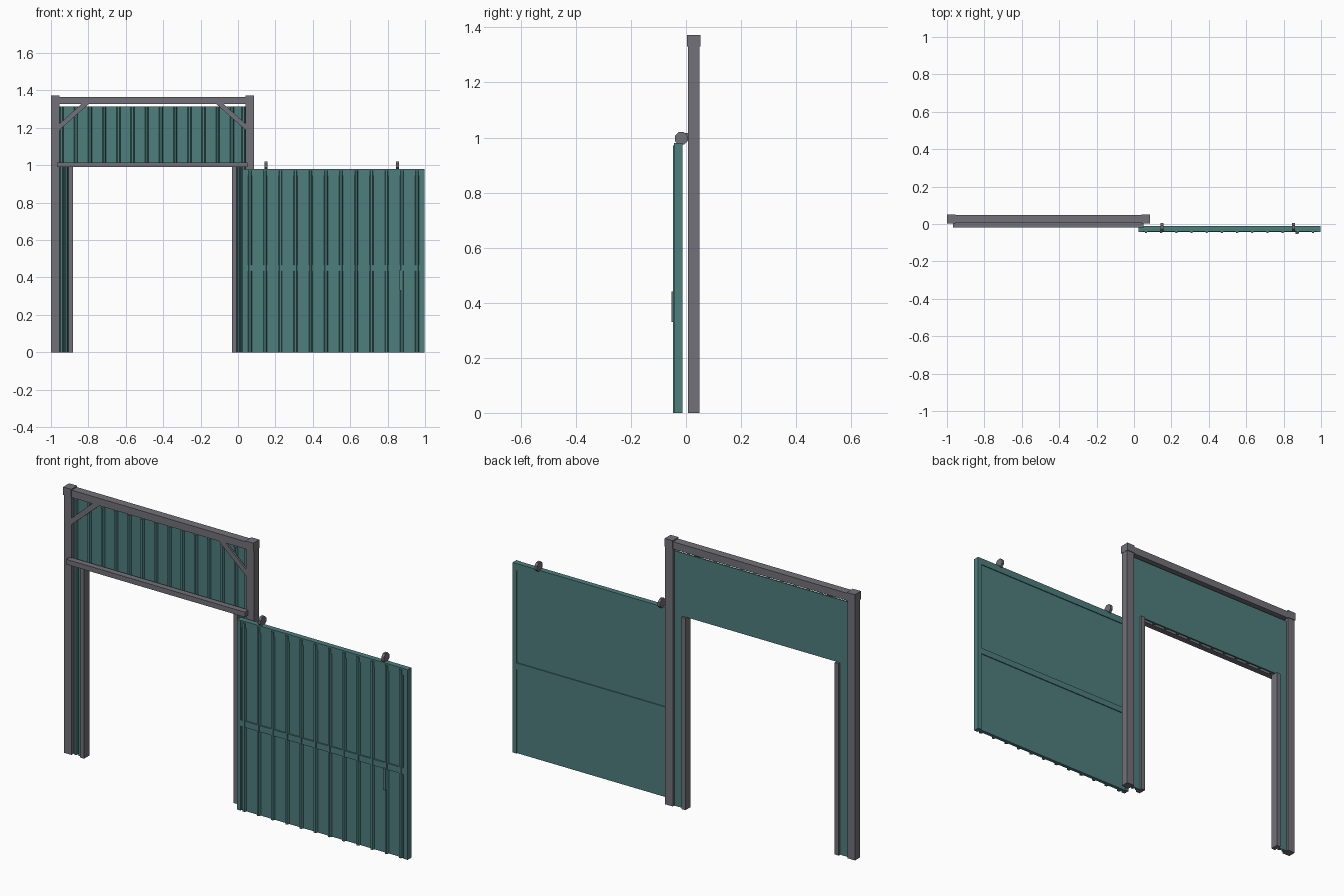
import bpy, bmesh, math

old = bpy.data.objects.get("Cube")
if old:
    bpy.data.objects.remove(old, do_unlink=True)


def material(name, rgb):
    m = bpy.data.materials.new(name)
    m.use_nodes = True
    m.diffuse_color = (*rgb, 1)
    m.node_tree.nodes["Principled BSDF"].inputs["Base Color"].default_value = (*rgb, 1)
    return m


STEEL = material("grey steel", (0.165, 0.165, 0.19))
TEAL = material("teal sheet", (0.075, 0.21, 0.205))


def prism(name, outline, place, depth, mat):
    """Extrude a 2D outline along depth; place maps (u, v, d) to x, y, z."""
    bm = bmesh.new()
    rings = [[bm.verts.new(place(u, v, d)) for u, v in outline] for d in depth]
    n = len(outline)
    for ring in rings:
        bm.faces.new(ring)
    for i in range(n):
        j = (i + 1) % n
        bm.faces.new((rings[0][i], rings[0][j], rings[1][j], rings[1][i]))
    bmesh.ops.recalc_face_normals(bm, faces=bm.faces)
    mesh = bpy.data.meshes.new(name)
    bm.to_mesh(mesh)
    bm.free()
    ob = bpy.data.objects.new(name, mesh)
    mesh.materials.append(mat)
    bpy.context.collection.objects.link(ob)
    return ob


def box(name, x, y, z, mat):
    outline = [(x[0], y[0]), (x[1], y[0]), (x[1], y[1]), (x[0], y[1])]
    return prism(name, outline, lambda u, v, d: (u, v, d), z, mat)


def ribbed_sheet(name, x, z, back, face, crest, ribs):
    """Flat-backed sheet with raised trapezoid ribs on its front."""
    outline = [(x[0], back), (x[0], face)]
    for c in ribs:
        outline += [(c - 0.01, face), (c - 0.005, crest), (c + 0.005, crest), (c + 0.01, face)]
    outline += [(x[1], face), (x[1], back)]
    return prism(name, outline, lambda u, v, d: (u, v, d), z, TEAL)


MID = -0.457          # centre line of the doorway
POST_Y = (0.007, 0.049)

# Portal frame, mirrored about the doorway centre
for side, s in (("right", -1), ("left", 1)):
    def span(a, b):
        return sorted((MID + s * a, MID + s * b))

    box(side + "_post", span(0.498, 0.542), POST_Y, (0, 1.34), STEEL)
    box(side + "_post_cap", span(0.497, 0.543), (0.003, 0.052), (1.33, 1.372), STEEL)
    box(side + "_inner_post", span(0.426, 0.449), POST_Y, (0, 0.99), STEEL)
    ribbed_sheet(side + "_jamb_sheet", span(0.449, 0.498), (0, 0.99), 0.037, 0.03, 0.018,
                 sorted((MID + s * 0.461, MID + s * 0.486)))
    brace = [(0.498, 1.188), (0.498, 1.222), (0.378, 1.33), (0.338, 1.33)]
    prism(side + "_brace", [(MID + s * a, z) for a, z in brace],
          lambda u, v, d: (u, d, v), (0.008, 0.018), STEEL)

box("header_beam", (-0.955, 0.041), POST_Y, (1.328, 1.366), STEEL)
box("door_track", (-0.967, 0.052), (-0.019, 0.012), (0.99, 1.016), STEEL)
ribbed_sheet("upper_sheet", (-0.956, 0.042), (0.99, 1.315), 0.037, 0.03, 0.019,
             [-0.943 + 0.0759 * i for i in range(13)] + [0.03])

# Sliding door: ribbed sheet in a shallow frame
X0, X1 = 0.025, 0.998
ribbed_sheet("door_sheet", (X0 + 0.004, X1 - 0.004), (0, 0.972), -0.017, -0.035, -0.047,
             [0.064 + 0.0812 * i for i in range(12)])
for name, x in (("right", (X0, X0 + 0.02)), ("left", (X1 - 0.022, X1))):
    box("door_stile_" + name, x, (-0.043, -0.012), (0, 0.98), TEAL)
box("door_top_rail", (X0, X1), (-0.04, -0.012), (0.945, 0.98), TEAL)
box("door_middle_rail", (X0, X1), (-0.043, -0.012), (0.435, 0.467), TEAL)
box("door_handle", (0.864, 0.879), (-0.053, -0.034), (0.33, 0.44), TEAL)

# Octagonal hanger wheels
for name, x in (("right", 0.15), ("left", 0.853)):
    ring = [(-0.017 + 0.025 * math.cos(math.pi * (i + 0.5) / 4),
             0.997 + 0.025 * math.sin(math.pi * (i + 0.5) / 4)) for i in range(8)]
    prism("hanger_wheel_" + name, ring, lambda u, v, d: (d, u, v),
          (x - 0.007, x + 0.007), STEEL)
